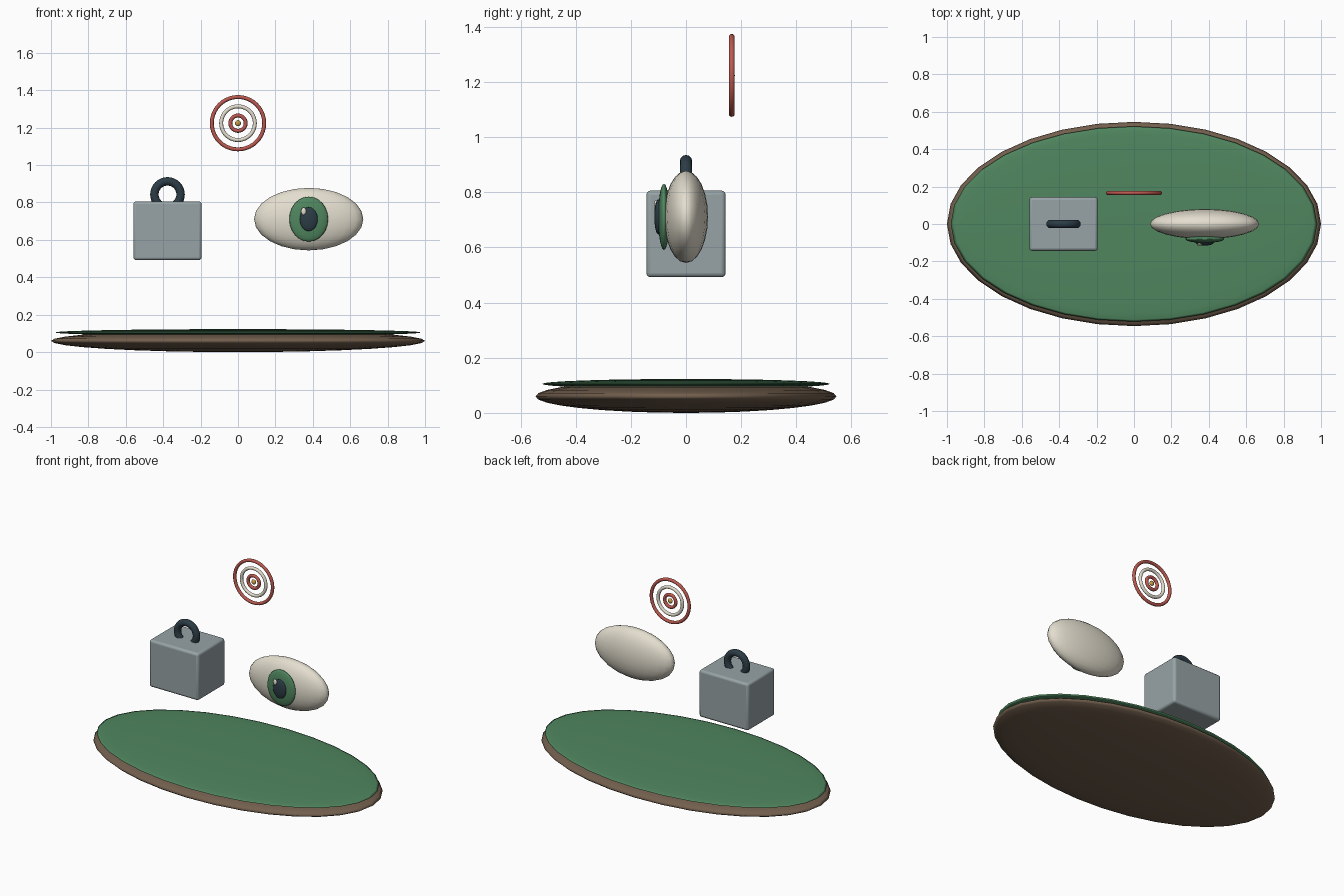
import bpy
import math

if "Cube" in bpy.data.objects:
    bpy.data.objects.remove(bpy.data.objects["Cube"])


def material(name, rgb):
    m = bpy.data.materials.new(name)
    m.diffuse_color = (*rgb, 1)
    m.use_nodes = True
    m.node_tree.nodes["Principled BSDF"].inputs["Base Color"].default_value = m.diffuse_color
    return m


GREEN = material("green", (0.08, 0.24, 0.115))
BROWN = material("brown", (0.17, 0.115, 0.075))
CREAM = material("cream", (0.77, 0.73, 0.62))
STEEL = material("steel", (0.31, 0.37, 0.38))
DARK = material("dark", (0.025, 0.045, 0.06))
RED = material("red", (0.50, 0.10, 0.08))
YELLOW = material("yellow", (0.58, 0.36, 0.06))


def finish(name, mat):
    o = bpy.context.object
    o.name = name
    o.data.materials.append(mat)
    bpy.ops.object.transform_apply(location=False, rotation=True, scale=True)
    return o


def ellipsoid(name, loc, radii, mat, segments=24, rings=12):
    bpy.ops.mesh.primitive_uv_sphere_add(segments=segments, ring_count=rings, radius=1, location=loc)
    bpy.context.object.scale = radii
    o = finish(name, mat)
    bpy.ops.object.shade_smooth()
    return o


def ring(name, loc, major, minor, mat):
    # Upright ring facing the front
    bpy.ops.mesh.primitive_torus_add(major_radius=major, minor_radius=minor, major_segments=40,
                                     minor_segments=12, location=loc, rotation=(math.pi / 2, 0, 0))
    o = finish(name, mat)
    bpy.ops.object.shade_smooth()
    return o


# Oval base with its green top layer
ellipsoid("base", (0, 0, 0.06), (1.0, 0.546, 0.06), BROWN, 32, 16)
ellipsoid("base_top", (0, 0, 0.105), (0.98, 0.522, 0.018), GREEN, 32, 16)

# Floating weight: rounded block with ring handle
bpy.ops.mesh.primitive_cube_add(size=1, location=(-0.377, 0, 0.649))
bpy.context.object.scale = (0.365, 0.287, 0.314)
block = finish("weight_block", STEEL)
bevel = block.modifiers.new("bevel", 'BEVEL')
bevel.width = 0.015
bevel.segments = 3
bpy.ops.object.shade_smooth_by_angle()
ring("weight_handle", (-0.377, 0, 0.843), 0.07, 0.0225, DARK)

# Eye, layered towards the front
ellipsoid("eyeball", (0.378, 0, 0.711), (0.292, 0.08, 0.167), CREAM)
ellipsoid("iris", (0.378, -0.08, 0.711), (0.104, 0.021, 0.12), GREEN)
ellipsoid("pupil", (0.378, -0.1, 0.711), (0.048, 0.015, 0.064), DARK)
ellipsoid("eye_glint", (0.351, -0.109, 0.753), (0.014, 0.007, 0.02), CREAM, 16, 8)

# Target: concentric rings around a bullseye
for name, r, mat in (("outer", 0.14, RED), ("middle", 0.09, CREAM), ("inner", 0.041, RED)):
    ring("target_ring_" + name, (0, 0.166, 1.224), r, 0.0105, mat)
ellipsoid("bullseye", (0, 0.166, 1.224), (0.016, 0.011, 0.016), YELLOW, 16, 8)
